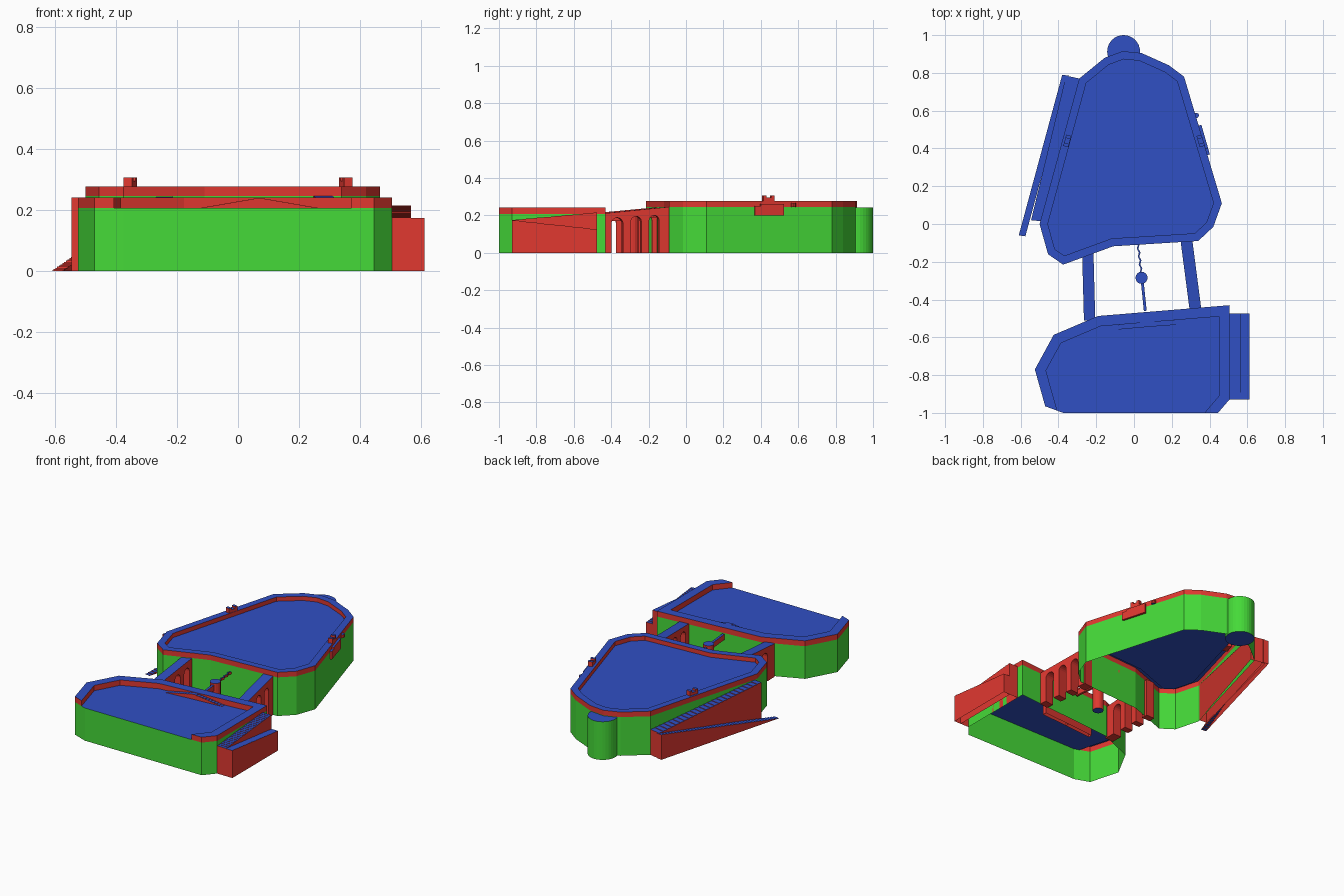
import bpy, bmesh, math
from mathutils import Vector, Matrix

if "Cube" in bpy.data.objects:
    bpy.data.objects.remove(bpy.data.objects["Cube"])

MATS = []
for name, col in (("red", (0.75, 0.04, 0.03, 1)), ("green", (0.06, 0.7, 0.04, 1)),
                  ("blue", (0.03, 0.08, 0.55, 1))):
    m = bpy.data.materials.new(name)
    m.diffuse_color = col
    m.use_nodes = True
    m.node_tree.nodes["Principled BSDF"].inputs["Base Color"].default_value = m.diffuse_color
    MATS.append(m)
RED, GREEN, BLUE = range(3)


def build(name, faces):
    """Make an object from (points, material) faces, welding shared corners."""
    bm = bmesh.new()
    for pts, mat in faces:
        f = bm.faces.new([bm.verts.new(p) for p in pts])
        f.material_index = mat
    bmesh.ops.remove_doubles(bm, verts=bm.verts, dist=0.0002)
    bmesh.ops.recalc_face_normals(bm, faces=bm.faces)
    me = bpy.data.meshes.new(name)
    bm.to_mesh(me)
    bm.free()
    for m in MATS:
        me.materials.append(m)
    ob = bpy.data.objects.new(name, me)
    bpy.context.collection.objects.link(ob)
    return ob


def at(p, z):
    return (p[0], p[1], z)


def inset(outline, dists):
    """Mitred inset of a counter-clockwise outline, one distance per edge."""
    n = len(outline)
    pts = [Vector(p) for p in outline]
    lines = []
    for i in range(n):
        e = (pts[(i + 1) % n] - pts[i]).normalized()
        nor = Vector((-e.y, e.x))
        lines.append((nor, nor.dot(pts[i]) + dists[i]))
    res = []
    for i in range(n):
        (a, c), (b, d) = lines[i - 1], lines[i]
        det = a.x * b.y - a.y * b.x
        if abs(det) < 0.01:
            res.append(pts[i] + b * dists[i])
        else:
            res.append(Vector(((c * b.y - a.y * d) / det, (a.x * d - c * b.x) / det)))
    return res


def platform(name, outline, wall_z, top_z, floor_z, width, open_edges=()):
    n = len(outline)
    inner = inset(outline, [0 if i in open_edges else width for i in range(n)])
    faces = [([at(p, floor_z) for p in inner], BLUE)]
    for i in range(n):
        j = (i + 1) % n
        a, b, c, d = outline[i], outline[j], inner[j], inner[i]
        faces.append(([at(a, 0), at(b, 0), at(b, wall_z), at(a, wall_z)], GREEN))
        if i in open_edges:
            # end caps where the parapet stops
            if i - 1 not in open_edges:
                faces.append(([at(a, wall_z), at(d, wall_z), at(d, top_z), at(a, top_z)], RED))
            if j not in open_edges:
                faces.append(([at(c, wall_z), at(b, wall_z), at(b, top_z), at(c, top_z)], RED))
            continue
        faces.append(([at(a, wall_z), at(b, wall_z), at(b, top_z), at(a, top_z)], RED))
        faces.append(([at(a, top_z), at(b, top_z), at(c, top_z), at(d, top_z)], BLUE))
        faces.append(([at(d, top_z), at(c, top_z), at(c, floor_z), at(d, floor_z)], RED))
    build(name, faces)


def flight(name, a0, b0, a1, b1, z0, z1, steps=24):
    """Stair flight open underneath, from edge a0-b0 up to edge a1-b1."""
    a0, b0, a1, b1 = map(Vector, (a0, b0, a1, b1))
    faces, prev = [], 0.0
    for i in range(steps):
        t, u = i / steps, (i + 1) / steps
        z = z0 + (z1 - z0) * (i + 0.5) / steps
        p, q, r, s = a0.lerp(a1, t), b0.lerp(b1, t), b0.lerp(b1, u), a0.lerp(a1, u)
        faces.append(([at(p, z), at(q, z), at(r, z), at(s, z)], BLUE))
        faces.append(([at(p, prev), at(q, prev), at(q, z), at(p, z)], RED))
        faces.append(([at(p, 0), at(s, 0), at(s, z), at(p, z)], RED))
        faces.append(([at(q, 0), at(r, 0), at(r, z), at(q, z)], RED))
        prev = z
    faces.append(([at(a1, 0), at(b1, 0), at(b1, prev), at(a1, prev)], RED))
    build(name, faces)


def bridge(name, p, q, z0, z1, width, arches):
    """Arcaded bridge from p to q; arches are (centre, half width, height)."""
    p, q = Vector(p), Vector(q)
    d = q - p
    length = d.length
    d.normalize()
    side = Vector((-d.y, d.x)) * width / 2
    prof = [(0, 0), (0, z0), (length, z1), (length, 0)]
    for c, w, h in sorted(arches, reverse=True):
        prof.append((c + w, 0))
        for k in range(9):
            t = math.pi * k / 8
            prof.append((c + w * math.cos(t), h - w + w * math.sin(t)))
        prof.append((c - w, 0))
    left = [at(p + d * s + side, z) for s, z in prof]
    right = [at(p + d * s - side, z) for s, z in prof]
    faces = [(left, RED), (right[::-1], RED)]
    for i in range(len(prof)):
        j = (i + 1) % len(prof)
        faces.append(([left[i], left[j], right[j], right[i]], BLUE if i == 1 else RED))
    build(name, faces)


def prism(name, centre, r, z0, z1, sides, mat):
    ring = [(centre[0] + r * math.cos(2 * math.pi * k / sides),
             centre[1] + r * math.sin(2 * math.pi * k / sides)) for k in range(sides)]
    faces = [([at(p, z1) for p in ring], BLUE), ([at(p, z0) for p in ring[::-1]], BLUE)]
    for k in range(sides):
        a, b = ring[k], ring[(k + 1) % sides]
        faces.append(([at(a, z0), at(b, z0), at(b, z1), at(a, z1)], mat))
    build(name, faces)


def block(name, centre, size, z0, z1, angle=0.0, mat=RED):
    rot = Matrix.Rotation(angle, 2)
    c = [Vector(centre) + rot @ Vector((sx * size[0] / 2, sy * size[1] / 2))
         for sx, sy in ((-1, -1), (1, -1), (1, 1), (-1, 1))]
    faces = [([at(p, z1) for p in c], BLUE if mat == RED else mat),
             ([at(p, z0) for p in c[::-1]], mat)]
    for i in range(4):
        a, b = c[i], c[(i + 1) % 4]
        faces.append(([at(a, z0), at(b, z0), at(b, z1), at(a, z1)], mat))
    build(name, faces)


# Two walled platforms; the front one has no parapet along its front edge
north = [(-.375, -.215), (-.11, -.118), (.34, -.09), (.42, -.015), (.465, .11), (.265, .78),
         (.185, .84), (.04, .905), (-.06, .915), (-.155, .88), (-.29, .77), (-.5, 0), (-.455, -.16)]
platform("rear_platform", north, .245, .277, .25, .042)
south = [(-.47, -.965), (-.375, -1), (.445, -1), (.505, -.93), (.505, -.43),
         (-.19, -.487), (-.425, -.587), (-.525, -.77)]
platform("front_platform", south, .207, .241, .207, .055, open_edges=(0, 1))

# Low ramp rising to the middle of the front platform's inner parapet
for nm, x, y in (("parapet_ramp_left", -.12, -.537), ("parapet_ramp_right", .26, -.506)):
    flight(nm, (x, y), (x, y - .025), (.07, -.52), (.07, -.545), .207, .24, 10)

# Round tower at the back
prism("round_tower", (-.055, .913), .087, 0, .242, 32, GREEN)

# Arcaded bridges
bridge("west_bridge", (-.245, -.14), (-.235, -.51), .245, .21, .06,
       [(.07, .027, .2), (.165, .028, .195), (.265, .031, .188)])
bridge("east_bridge", (.278, -.09), (.325, -.45), .246, .21, .062,
       [(.085, .027, .2), (.182, .028, .195), (.284, .031, .188)])

# Middle post with a thin walkway to the front and zigzag links to the back
prism("middle_post", (.04, -.285), .032, 0, .215, 16, RED)
block("thin_walkway", (.052, -.385), (.015, .15), .17, .205, .1)
for k in range(7):
    block("link_%d" % k, (.022 + .0025 * k, -.12 - .021 * k), (.008, .025), .19, .205,
          .5 if k % 2 else -.3)

# Doubled-back stair on the rear platform's left side
flight("rear_outer_stair", (-.61, -.06), (-.575, -.065), (-.38, .79), (-.345, .785), .0, .16, 40)
flight("rear_inner_stair", (-.36, .785), (-.265, .765), (-.545, .02), (-.495, .015), .16, .243)

# Doubled-back stair on the front platform's right side
flight("front_outer_stair", (.565, -.475), (.612, -.475), (.565, -.93), (.612, -.93), .125, .175)
flight("front_inner_stair", (.505, -.93), (.567, -.93), (.505, -.475), (.567, -.475), .175, .215)

# Turret blocks on the parapet, with a pair of small merlons each
for nm, x, ang in (("left_turret", -.353, -.27), ("right_turret", .353, .28)):
    block(nm, (x, .44), (.028, .062), .25, .295, ang)
    for s in (-1, 1):
        off = Matrix.Rotation(ang, 2) @ Vector((0, s * .022))
        block(nm + "_merlon", (x + off.x, .44 + off.y), (.028, .018), .295, .307, ang)

# Small brackets on the right wall
prism("wall_knob", (.33, .575), .014, .245, .265, 10, RED)
block("wall_bracket_upper", (.365, .46), (.02, .13), .2, .262, .28)
block("wall_bracket_lower", (.385, .39), (.02, .05), .2, .25, .28)
